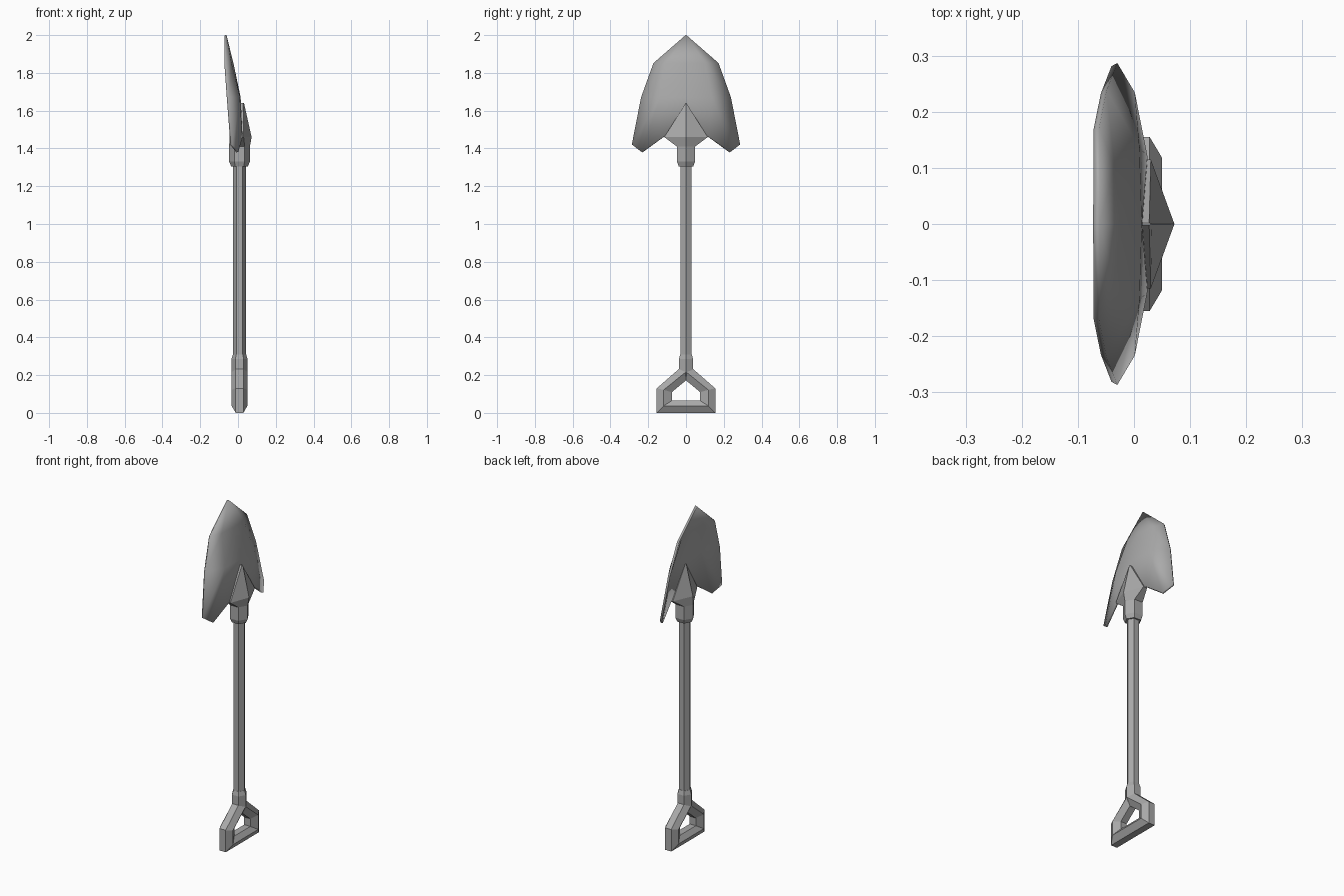
import bpy, math

cube = bpy.data.objects.get("Cube")
if cube:
    bpy.data.objects.remove(cube, do_unlink=True)

steel = bpy.data.materials.new("grey metal")
steel.use_nodes = True
steel.diffuse_color = (0.4, 0.4, 0.4, 1)
steel.node_tree.nodes["Principled BSDF"].inputs["Base Color"].default_value = (0.4, 0.4, 0.4, 1)

CX = 0.008  # shaft axis


def build(name, verts, faces):
    mesh = bpy.data.meshes.new(name)
    mesh.from_pydata(verts, [], faces)
    mesh.materials.append(steel)
    obj = bpy.data.objects.new(name, mesh)
    bpy.context.collection.objects.link(obj)
    return obj


def bridge(rings, closed=False):
    """Quads joining equal rings of points, capped unless closed."""
    n, m = len(rings[0]), len(rings)
    faces = []
    for j in range(m if closed else m - 1):
        k = (j + 1) % m
        for i in range(n):
            h = (i + 1) % n
            faces.append((j * n + i, j * n + h, k * n + h, k * n + i))
    if not closed:
        faces += [tuple(reversed(range(n))), tuple(range((m - 1) * n, m * n))]
    return [p for ring in rings for p in ring], faces


def hexagon(z, r):
    return [(CX + r * math.cos(a * math.pi / 3), r * math.sin(a * math.pi / 3), z)
            for a in range(6)]


# Six-sided shaft and the collar above the grip
build("shaft", *bridge([hexagon(0.28, 0.034), hexagon(1.33, 0.034)]))
build("grip_collar", *bridge([hexagon(0.19, 0.03), hexagon(0.215, 0.043),
                              hexagon(0.285, 0.043), hexagon(0.31, 0.035)]))

# Grip: house-shaped loops around a bevelled section
def house(x, half, base, eaves, peak):
    return [(CX + x, half, base), (CX + x, half, eaves), (CX + x, 0, peak),
            (CX + x, -half, eaves), (CX + x, -half, base)]


outer, ridge, inner = (0.155, 0, 0.13, 0.265), (0.118, 0.037, 0.122, 0.217), (0.075, 0.065, 0.11, 0.172)
loops = [house(0.02, *outer), house(0.042, *ridge), house(0.02, *inner),
         house(-0.02, *inner), house(-0.042, *ridge), house(-0.02, *outer)]
build("grip", *bridge(loops, closed=True))

# Socket: hexagonal sleeve that flares and closes to a point on the blade
def flare(z, front, back, side, half):
    return [(front, 0, z), (side + 0.012, half, z), (side - 0.012, half, z),
            (back, 0, z), (side - 0.012, -half, z), (side + 0.012, -half, z)]


build("socket", *bridge([hexagon(1.305, 0.044), hexagon(1.33, 0.055), hexagon(1.41, 0.055),
                         flare(1.46, 0.072, -0.045, 0.018, 0.115),
                         flare(1.64, 0.032, -0.002, 0.015, 0.002)]))

# Blade: bowed half sheet, mirrored and thickened
half_blade = [
    (-0.067, 0, 2.0),
    (-0.03, 0, 1.85), (-0.04, 0.1, 1.85), (-0.067, 0.17, 1.85),
    (0.008, 0, 1.67), (0.004, 0.135, 1.67), (-0.054, 0.235, 1.67),
    (0.014, 0, 1.46), (0.018, 0.12, 1.46), (-0.004, 0.232, 1.38), (-0.035, 0.284, 1.42)]
blade = build("blade", half_blade, [
    (0, 1, 2), (0, 2, 3), (1, 4, 5, 2), (2, 5, 6, 3),
    (4, 7, 8, 5), (5, 8, 9), (5, 9, 10, 6)])
mirror = blade.modifiers.new("Mirror", "MIRROR")
mirror.use_axis = (False, True, False)
solid = blade.modifiers.new("Thickness", "SOLIDIFY")
solid.thickness = 0.012
solid.offset = 0

bpy.ops.object.select_all(action="DESELECT")
blade.select_set(True)
bpy.context.view_layer.objects.active = blade
bpy.ops.object.shade_smooth_by_angle(angle=math.radians(30))
